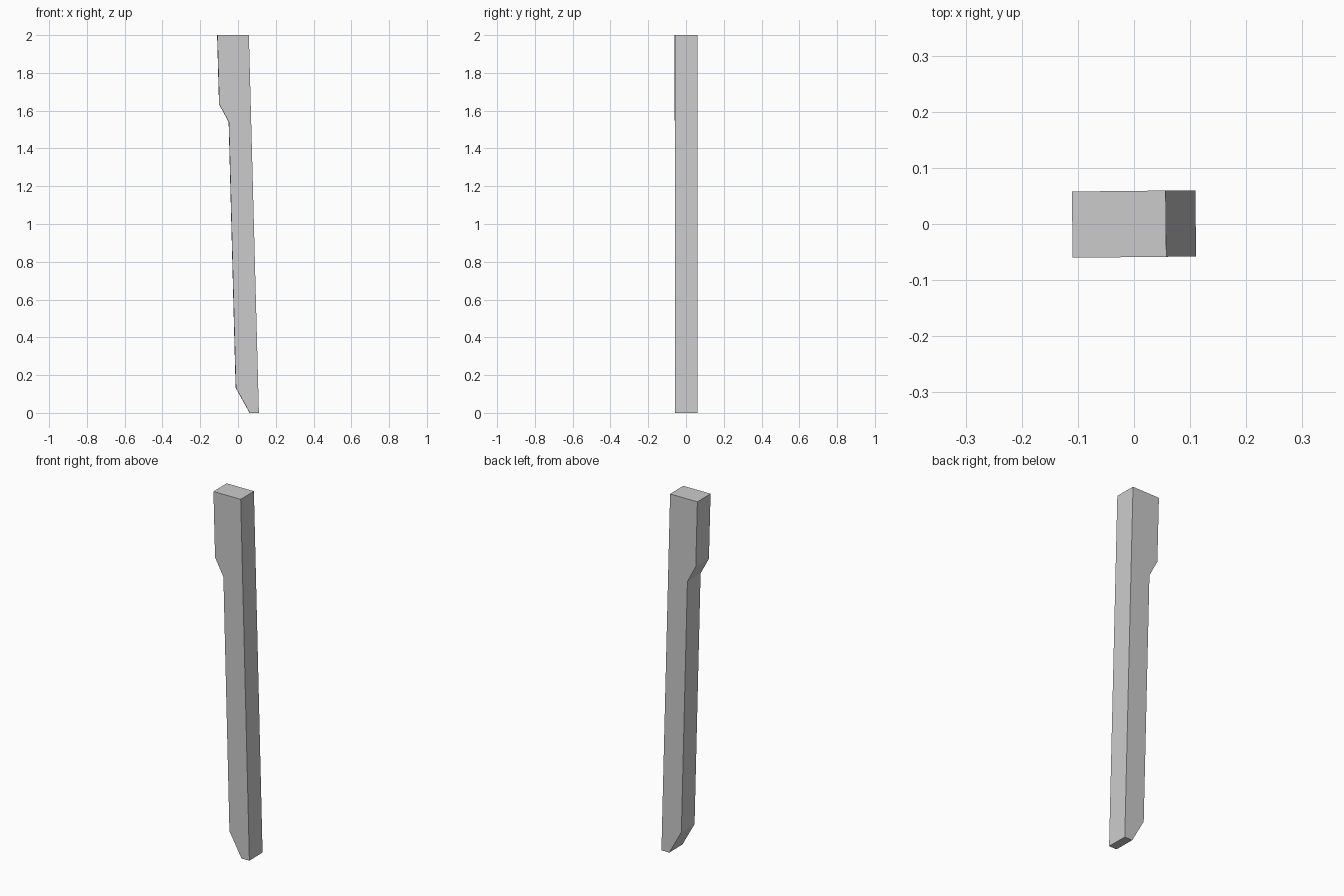
import bpy, bmesh
from math import radians
from mathutils import Matrix

if "Cube" in bpy.data.objects:
    bpy.data.objects.remove(bpy.data.objects["Cube"])

# Side outline of the post (x, z)
OUTLINE = [(0.062, 0), (0.11, 0), (0.057, 2), (-0.11, 2),
           (-0.1, 1.635), (-0.049, 1.54), (-0.012, 0.133)]
HALF_DEPTH = 0.059

# Extrude the outline through the post's depth
bm = bmesh.new()
face = bm.faces.new([bm.verts.new((x, -HALF_DEPTH, z)) for x, z in OUTLINE])
ext = bmesh.ops.extrude_face_region(bm, geom=[face])
new_verts = [g for g in ext["geom"] if isinstance(g, bmesh.types.BMVert)]
bmesh.ops.translate(bm, verts=new_verts, vec=(0, 2 * HALF_DEPTH, 0))
bmesh.ops.recalc_face_normals(bm, faces=bm.faces)

# Slight twist seen from the top
bmesh.ops.rotate(bm, verts=bm.verts, cent=(0, 0, 0),
                 matrix=Matrix.Rotation(radians(0.6), 3, 'Z'))

mesh = bpy.data.meshes.new("post")
bm.to_mesh(mesh)
bm.free()
post = bpy.data.objects.new("post", mesh)
bpy.context.collection.objects.link(post)
